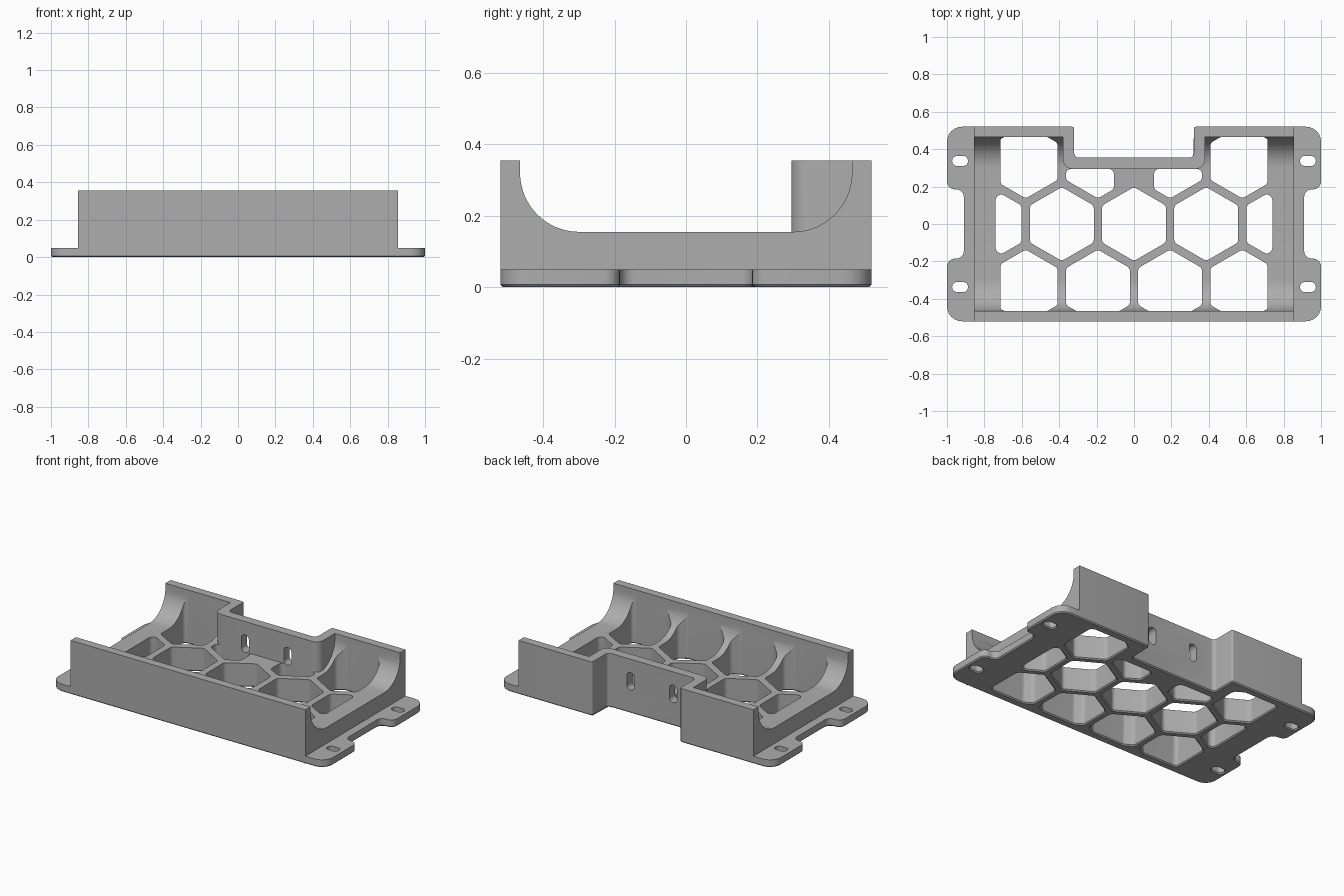
import bpy, bmesh
from math import cos, sin, pi, radians, tan
from mathutils import Vector

if "Cube" in bpy.data.objects:
    bpy.data.objects.remove(bpy.data.objects["Cube"])

grey = bpy.data.materials.new("plain grey")
grey.use_nodes = True
colour = (0.42, 0.42, 0.42, 1)
grey.diffuse_color = colour
grey.node_tree.nodes["Principled BSDF"].inputs["Base Color"].default_value = colour


def rounded(corners, steps=6):
    """Round each (x, y, radius) corner of a polygon."""
    out = []
    for i, (x, y, r) in enumerate(corners):
        p = Vector((x, y))
        a = Vector(corners[i - 1][:2]) - p
        b = Vector(corners[(i + 1) % len(corners)][:2]) - p
        if r == 0:
            out.append((x, y))
            continue
        reach = min(r / tan(a.angle(b) / 2), 0.48 * a.length, 0.48 * b.length)
        r = reach * tan(a.angle(b) / 2)
        a.normalize()
        b.normalize()
        centre = p + (a + b).normalized() * (r * r + reach * reach) ** 0.5
        start, end = p + a * reach - centre, p + b * reach - centre
        for k in range(steps + 1):
            t = k / steps
            ang = start.angle(end)
            v = (start * sin((1 - t) * ang) + end * sin(t * ang)) / sin(ang)
            out.append(tuple(centre + v))
    return out


def prism(name, pts, lo, hi, axis="Z"):
    """Extrude a 2D outline along z, x or y."""
    place = {"Z": lambda a, b, c: (a, b, c),
             "X": lambda a, b, c: (c, a, b),
             "Y": lambda a, b, c: (a, c, b)}[axis]
    bm = bmesh.new()
    face = bm.faces.new([bm.verts.new(place(a, b, lo)) for a, b in pts])
    ext = bmesh.ops.extrude_face_region(bm, geom=[face])
    verts = [g for g in ext["geom"] if isinstance(g, bmesh.types.BMVert)]
    bmesh.ops.translate(bm, verts=verts, vec=place(0, 0, hi - lo))
    bmesh.ops.recalc_face_normals(bm, faces=bm.faces)
    mesh = bpy.data.meshes.new(name)
    bm.to_mesh(mesh)
    bm.free()
    mesh.materials.append(grey)
    obj = bpy.data.objects.new(name, mesh)
    bpy.context.collection.objects.link(obj)
    return obj


def combine(target, tool, operation):
    """Apply a boolean and discard the tool."""
    mod = target.modifiers.new("boolean", "BOOLEAN")
    mod.object, mod.operation, mod.solver = tool, operation, "EXACT"
    bpy.context.view_layer.objects.active = target
    bpy.ops.object.modifier_apply(modifier=mod.name)
    bpy.data.objects.remove(tool)


def mirrored(half):
    return half + [(-x, y, r) for x, y, r in reversed(half)]


def clip(pts, axis, limit, sign):
    """Keep the part of a polygon where sign * coordinate <= sign * limit."""
    out = []
    for i, p in enumerate(pts):
        q = pts[i - 1]
        dp, dq = sign * (p[axis] - limit), sign * (q[axis] - limit)
        if dp * dq < 0:
            out.append(q.lerp(p, dq / (dq - dp)))
        if dp <= 0:
            out.append(p)
    return out


def stadium(cx, cy, w, h):
    r = min(w, h) / 2 * 0.999
    return rounded([(cx + sx * w / 2, cy + sy * h / 2, r)
                    for sx, sy in ((-1, -1), (1, -1), (1, 1), (-1, 1))], 8)


EDGE, WALL, TOP, FLOOR, END = 0.52, 0.465, 0.355, 0.155, 0.855

# Body block and mounting flange, both notched at the back
notch = [(0.32, 0.355, 0.025), (0.32, EDGE, 0.012)]
flange_side = [(1, EDGE, 0.08), (1, 0.185, 0.08), (0.91, 0.185, 0.04),
               (0.91, -0.185, 0.04), (1, -0.185, 0.08), (1, -EDGE, 0.08)]
body = prism("tray", rounded(mirrored(notch + [(END, EDGE, 0), (END, -EDGE, 0)])), 0, TOP)
combine(body, prism("flange", rounded(mirrored(notch + flange_side)), 0, 0.05), "UNION")

# Trough with curved sides, leaving the wall around the notch standing
trough = prism("trough", rounded([(-WALL, FLOOR, 0.168), (WALL, FLOOR, 0.168),
                                  (WALL, 0.5, 0), (-WALL, 0.5, 0)], 16), -0.95, 0.95, "X")
keep = prism("notch_wall", rounded(mirrored([(0.38, 0.295, 0.05), (0.38, 0.6, 0)])), -0.1, 0.6)
combine(trough, keep, "DIFFERENCE")
combine(body, trough, "DIFFERENCE")

# Honeycomb openings through the floor, trimmed to the walls
PITCH, FLAT = 0.386, 0.171
for row in (-1, 0, 1):
    columns = (-2, -1, 0, 1, 2) if row == 0 else (-1.5, -0.5, 0.5, 1.5)
    for col in columns:
        centre = Vector((col * PITCH, row * PITCH * 0.866))
        radius = FLAT / cos(pi / 6)
        pts = [centre + radius * Vector((sin(k * pi / 3), cos(k * pi / 3))) for k in range(6)]
        side = 1 if col > 0 else -1
        if abs(col) >= 1.5:
            pts = clip(pts, 0, side * (0.74 if row == 0 else 0.715), side)
        pts = clip(clip(pts, 1, WALL, 1), 1, -WALL, -1)
        if row == 1 and abs(col) < 1:
            pts = clip(clip(pts, 1, 0.295, 1), 0, side * 0.107, -side)
        hole = prism("hex_hole", rounded([(p.x, p.y, 0.03) for p in pts]), -0.1, 0.5)
        combine(body, hole, "DIFFERENCE")

# Screw slots in the flange ears and the notch wall
for sx in (-1, 1):
    for sy in (-1, 1):
        combine(body, prism("ear_slot", stadium(sx * 0.93, sy * 0.337, 0.084, 0.054),
                            -0.1, 0.1), "DIFFERENCE")
    combine(body, prism("wall_slot", stadium(sx * 0.155, 0.21, 0.055, 0.115),
                        0.25, 0.42, "Y"), "DIFFERENCE")

# Small chamfer around every bottom rim
bm = bmesh.new()
bm.from_mesh(body.data)
bmesh.ops.remove_doubles(bm, verts=bm.verts, dist=0.0002)
bm.normal_update()
rim = [e for e in bm.edges if all(abs(v.co.z) < 1e-4 for v in e.verts)
       and len(e.link_faces) == 2
       and sum(f.normal.z < -0.9 for f in e.link_faces) == 1]
bmesh.ops.bevel(bm, geom=rim, offset=0.007, segments=1, affect="EDGES", clamp_overlap=False)
bm.to_mesh(body.data)
bm.free()

bpy.ops.object.select_all(action="DESELECT")
body.select_set(True)
bpy.context.view_layer.objects.active = body
bpy.ops.object.shade_smooth_by_angle(angle=radians(30))
